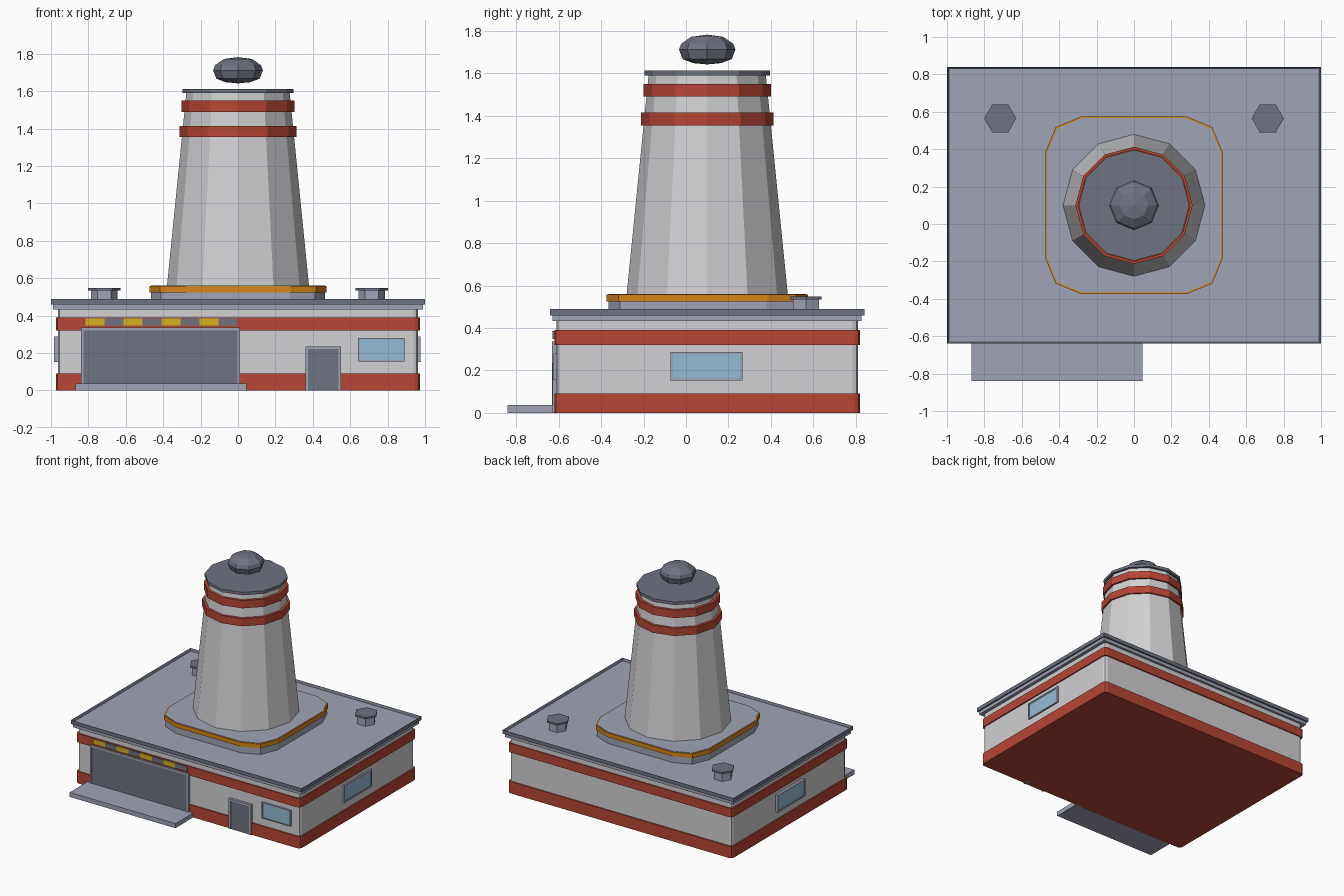
import bpy, bmesh, math

if "Cube" in bpy.data.objects:
    bpy.data.objects.remove(bpy.data.objects["Cube"])

CY = 0.10  # depth centre of building and tower


def material(name, r, g, b):
    m = bpy.data.materials.new(name)
    lin = [((c / 255 + 0.055) / 1.055) ** 2.4 for c in (r, g, b)]
    m.diffuse_color = (*lin, 1)
    m.use_nodes = True
    m.node_tree.nodes["Principled BSDF"].inputs["Base Color"].default_value = m.diffuse_color
    return m


WALL = material("wall grey", 209, 208, 211)
RED = material("band red", 183, 70, 52)
METAL = material("light metal", 160, 164, 181)
DARK = material("dark metal", 111, 115, 129)
ORANGE = material("trim orange", 214, 134, 24)
YELLOW = material("hazard yellow", 212, 178, 32)
GLASS = material("window blue", 146, 187, 213)


def finish(name, bm, *mats):
    bmesh.ops.recalc_face_normals(bm, faces=bm.faces)
    me = bpy.data.meshes.new(name)
    bm.to_mesh(me)
    bm.free()
    for m in mats:
        me.materials.append(m)
    ob = bpy.data.objects.new(name, me)
    bpy.context.collection.objects.link(ob)
    return ob


def loft(name, rings, mat):
    """Closed solid through a list of rings with equal point counts."""
    bm = bmesh.new()
    loops = [[bm.verts.new(p) for p in ring] for ring in rings]
    n = len(loops[0])
    for a, b in zip(loops, loops[1:]):
        for i in range(n):
            j = (i + 1) % n
            bm.faces.new((a[i], a[j], b[j], b[i]))
    bm.faces.new(loops[0][::-1])
    bm.faces.new(loops[-1])
    return finish(name, bm, mat)


def turned(name, profile, sides, mat, x=0.0, y=CY):
    """Faceted solid of revolution from (radius, height) pairs."""
    return loft(name, [[(x + r * math.cos(2 * math.pi * i / sides),
                         y + r * math.sin(2 * math.pi * i / sides), z)
                        for i in range(sides)] for r, z in profile], mat)


def slab(name, hx, hy, z0, z1, corner, segs, mat, y=CY):
    """Rectangular slab with rounded vertical corners."""
    pts = []
    for q, (sx, sy) in enumerate(((1, 1), (-1, 1), (-1, -1), (1, -1))):
        for k in range(segs + 1):
            a = math.pi / 2 * (q + k / segs)
            pts.append((sx * (hx - corner) + corner * math.cos(a),
                        y + sy * (hy - corner) + corner * math.sin(a)))
    return loft(name, [[(px, py, z) for px, py in pts] for z in (z0, z1)], mat)


def box(name, x0, x1, y0, y1, z0, z1, mat):
    return loft(name, [[(x0, y0, z), (x1, y0, z), (x1, y1, z), (x0, y1, z)]
                       for z in (z0, z1)], mat)


def wall_box(name, side, u0, u1, d0, d1, z0, z1, mat):
    """Box on a wall: u runs along the wall, d is distance from the centre."""
    if side == "front":
        return box(name, u0, u1, -d1, -d0, z0, z1, mat)
    s = 1 if side == "right" else -1
    return box(name, min(s * d0, s * d1), max(s * d0, s * d1), u0, u1, z0, z1, mat)


def opening(name, side, u0, u1, z0, z1, t, wall, out, fill, sill):
    """Filled panel with a raised frame; sill adds the lower bar."""
    d = wall - 0.03
    wall_box(name + "_panel", side, u0 + t, u1 - t, d, out - 0.005,
             z0 + (t if sill else 0), z1 - t, fill)
    wall_box(name + "_frame_a", side, u0, u0 + t, d, out, z0, z1, METAL)
    wall_box(name + "_frame_b", side, u1 - t, u1, d, out, z0, z1, METAL)
    wall_box(name + "_frame_top", side, u0 + t, u1 - t, d, out, z1 - t, z1, METAL)
    if sill:
        wall_box(name + "_frame_sill", side, u0 + t, u1 - t, d, out, z0, z0 + t, METAL)


# Building body and painted bands
slab("walls", 0.962, 0.71, 0.01, 0.44, 0.025, 2, WALL)
slab("lower_band", 0.972, 0.72, 0.0, 0.092, 0.025, 2, RED)
slab("upper_band", 0.972, 0.72, 0.32, 0.39, 0.025, 2, RED)

# Roof edge, then a parapet with a sunken deck
box("roof_edge", -0.988, 0.988, CY - 0.728, CY + 0.728, 0.433, 0.46, METAL)
bm = bmesh.new()
bmesh.ops.create_cube(bm, size=1)
for v in bm.verts:
    v.co = (v.co.x * 2.0, CY + v.co.y * 1.48, 0.475 + v.co.z * 0.03)
bm.normal_update()
deck = max(bm.faces, key=lambda f: f.calc_center_median().z)
bmesh.ops.inset_region(bm, faces=[deck], thickness=0.014)
for v in deck.verts:
    v.co.z -= 0.018
deck.material_index = 1
finish("parapet_roof", bm, DARK, METAL)

# Tower plinth with trim
slab("tower_plinth", 0.466, 0.466, 0.465, 0.561, 0.187, 2, METAL)
slab("plinth_trim", 0.474, 0.474, 0.525, 0.558, 0.19, 2, ORANGE)

# Tapered tower, rings, cap and finial
turned("tower", [(0.38, 0.555), (0.276, 1.595)], 12, WALL)
turned("lower_ring", [(0.313, 1.355), (0.313, 1.415)], 12, RED)
turned("upper_ring", [(0.301, 1.49), (0.301, 1.55)], 12, RED)
turned("tower_cap", [(0.296, 1.59), (0.296, 1.613)], 12, DARK)
turned("finial", [(0.002, 1.642), (0.065, 1.648), (0.116, 1.667), (0.133, 1.712),
                  (0.122, 1.74), (0.075, 1.772), (0.002, 1.782)], 8, DARK)

# Roof vents
for label, x in (("left", -0.715), ("right", 0.715)):
    turned(label + "_vent", [(0.07, 0.465), (0.07, 0.54)], 6, METAL, x, 0.565)
    turned(label + "_vent_cap", [(0.086, 0.535), (0.086, 0.549)], 6, DARK, x, 0.565)

# Loading bay, ramp and hazard stripe
opening("bay_door", "front", -0.84, 0.012, 0.0, 0.336, 0.015, 0.61, 0.632, DARK, False)
box("ramp", -0.87, 0.046, -0.84, -0.60, 0.0, 0.036, METAL)
for i in range(8):
    x = -0.815 + i * 0.1015
    wall_box("hazard_%d" % i, "front", x, x + 0.1015, 0.60, 0.628, 0.347, 0.386,
             DARK if i % 2 else YELLOW)

# Entrance door and windows
opening("entrance", "front", 0.36, 0.552, 0.0, 0.236, 0.015, 0.61, 0.63, DARK, False)
opening("front_window", "front", 0.642, 0.89, 0.155, 0.28, 0.007, 0.61, 0.625, GLASS, True)
opening("right_window", "right", -0.073, 0.267, 0.153, 0.288, 0.012, 0.962, 0.975, GLASS, True)
opening("left_window", "left", -0.073, 0.267, 0.153, 0.288, 0.012, 0.962, 0.983, GLASS, True)
